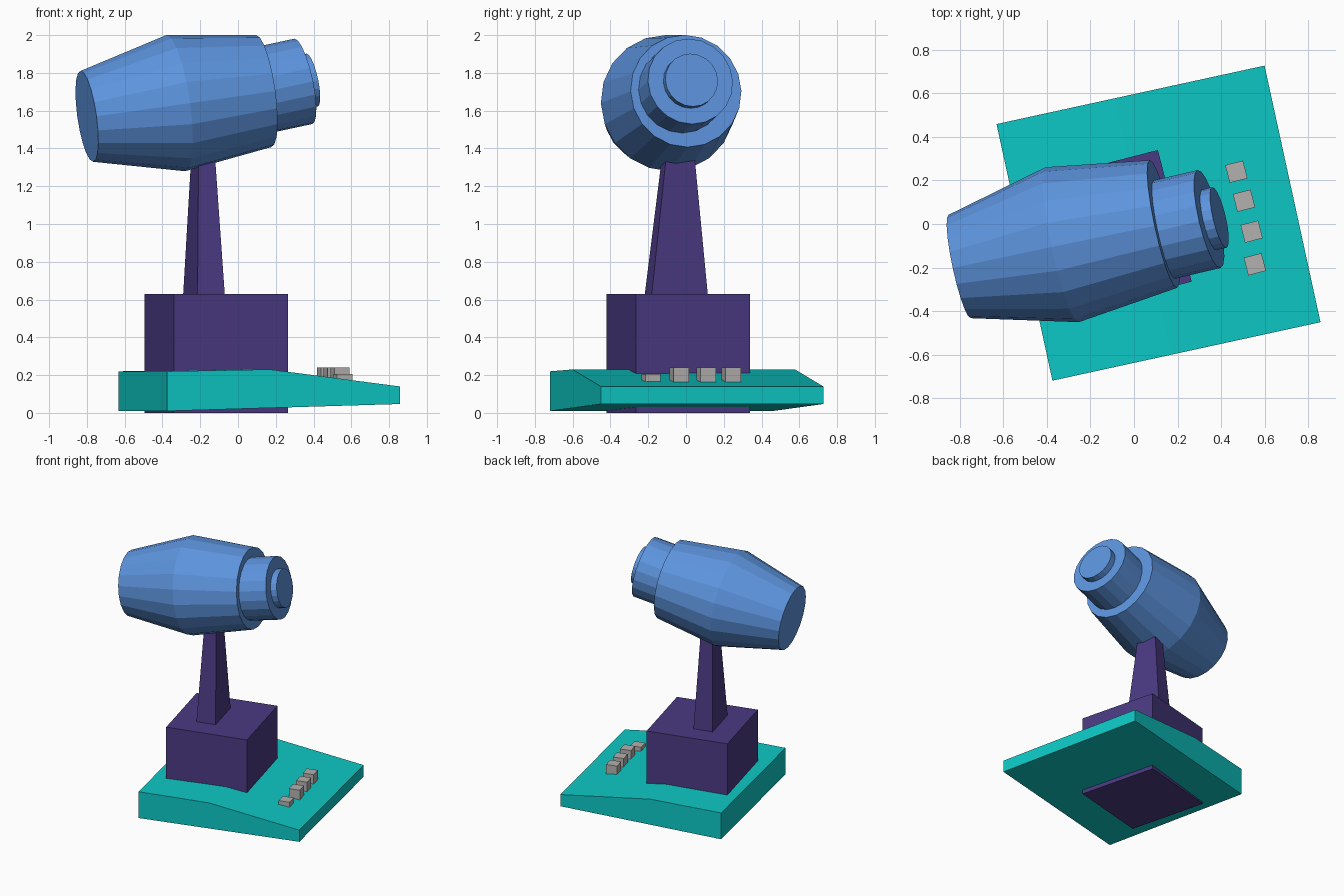
import bpy, bmesh, math
from mathutils import Vector, Matrix

if "Cube" in bpy.data.objects:
    bpy.data.objects.remove(bpy.data.objects["Cube"])


def material(name, rgb):
    m = bpy.data.materials.new(name)
    m.diffuse_color = (*rgb, 1)
    m.use_nodes = True
    m.node_tree.nodes["Principled BSDF"].inputs["Base Color"].default_value = m.diffuse_color
    return m


TEAL = material("teal", (0.004, 0.58, 0.56))
PURPLE = material("dark purple", (0.069, 0.042, 0.223))
BLUE = material("blue", (0.109, 0.296, 0.73))
GREY = material("grey", (0.45, 0.44, 0.43))


def loft(name, rings, mat):
    """Skin a list of equal-length point rings and cap both ends."""
    bm = bmesh.new()
    vs = [[bm.verts.new(p) for p in ring] for ring in rings]
    n = len(vs[0])
    for a, b in zip(vs, vs[1:]):
        for i in range(n):
            j = (i + 1) % n
            bm.faces.new((a[i], a[j], b[j], b[i]))
    bm.faces.new(vs[0])
    bm.faces.new(vs[-1])
    bmesh.ops.recalc_face_normals(bm, faces=bm.faces[:])
    me = bpy.data.meshes.new(name)
    bm.to_mesh(me)
    bm.free()
    me.materials.append(mat)
    ob = bpy.data.objects.new(name, me)
    bpy.context.collection.objects.link(ob)
    return ob


def rect(x, y, z, w, d, deg):
    """Turned rectangle around (x, y) at height z."""
    m = Matrix.Translation((x, y, z)) @ Matrix.Rotation(math.radians(deg), 4, 'Z')
    return [m @ Vector((sx * w / 2, sy * d / 2, 0))
            for sx, sy in ((-1, -1), (1, -1), (1, 1), (-1, 1))]


def turned(name, stations, axis, mat, sides=20):
    """Round part: stations are (centre, radius), rings square to the axis."""
    q = Vector(axis).to_track_quat('X', 'Z')
    rings = [[Vector(c) + q @ Vector((0, r * math.cos(2 * math.pi * i / sides),
                                      r * math.sin(2 * math.pi * i / sides)))
              for i in range(sides)] for c, r in stations]
    return loft(name, rings, mat)


# Sloping base slab: side profile pushed across its width
profile = [(-0.63, 0.01), (0.63, 0.047), (0.63, 0.14), (-0.075, 0.23), (-0.63, 0.22)]
base = loft("base_plate", [[(u, v, z) for u, z in profile] for v in (-0.603, 0.603)], TEAL)
base.location = (0.1125, 0.004, 0)
base.rotation_euler.z = math.radians(12.3)

# Block and tapered neck
loft("motor_block", [rect(-0.115, -0.04, z, 0.624, 0.624, 14.4) for z in (0, 0.63)], PURPLE)
loft("neck", [rect(-0.18, -0.052, 0.60, 0.151, 0.312, 14.4),
              rect(-0.185, -0.04, 1.42, 0.085, 0.142, 14.4)], PURPLE)

# Tilted head with front collar and hub
turned("head", [((-0.80, -0.195, 1.57), 0.243), ((-0.33, -0.095, 1.64), 0.364),
                ((0.135, 0.0, 1.704), 0.30)], (1, 0.215, 0.142), BLUE)
front_axis = Vector((1, 0.235, 0.215)).normalized()
for name, centre, radius, length in (("collar", (0.345, 0.023, 1.755), 0.231, 0.30),
                                     ("hub", (0.392, 0.030, 1.762), 0.143, 0.12)):
    c = Vector(centre)
    turned(name, [(c - front_axis * length, radius), (c, radius)], front_axis, BLUE)

# Row of buttons, the last one pressed
for i, (x, y, top) in enumerate([(0.47, 0.24, 0.24), (0.505, 0.107, 0.24),
                                 (0.54, -0.035, 0.24), (0.555, -0.185, 0.205)]):
    loft(f"button_{i + 1}", [rect(x, y, z, 0.084, 0.084, 14.4) for z in (0.14, top)], GREY)
